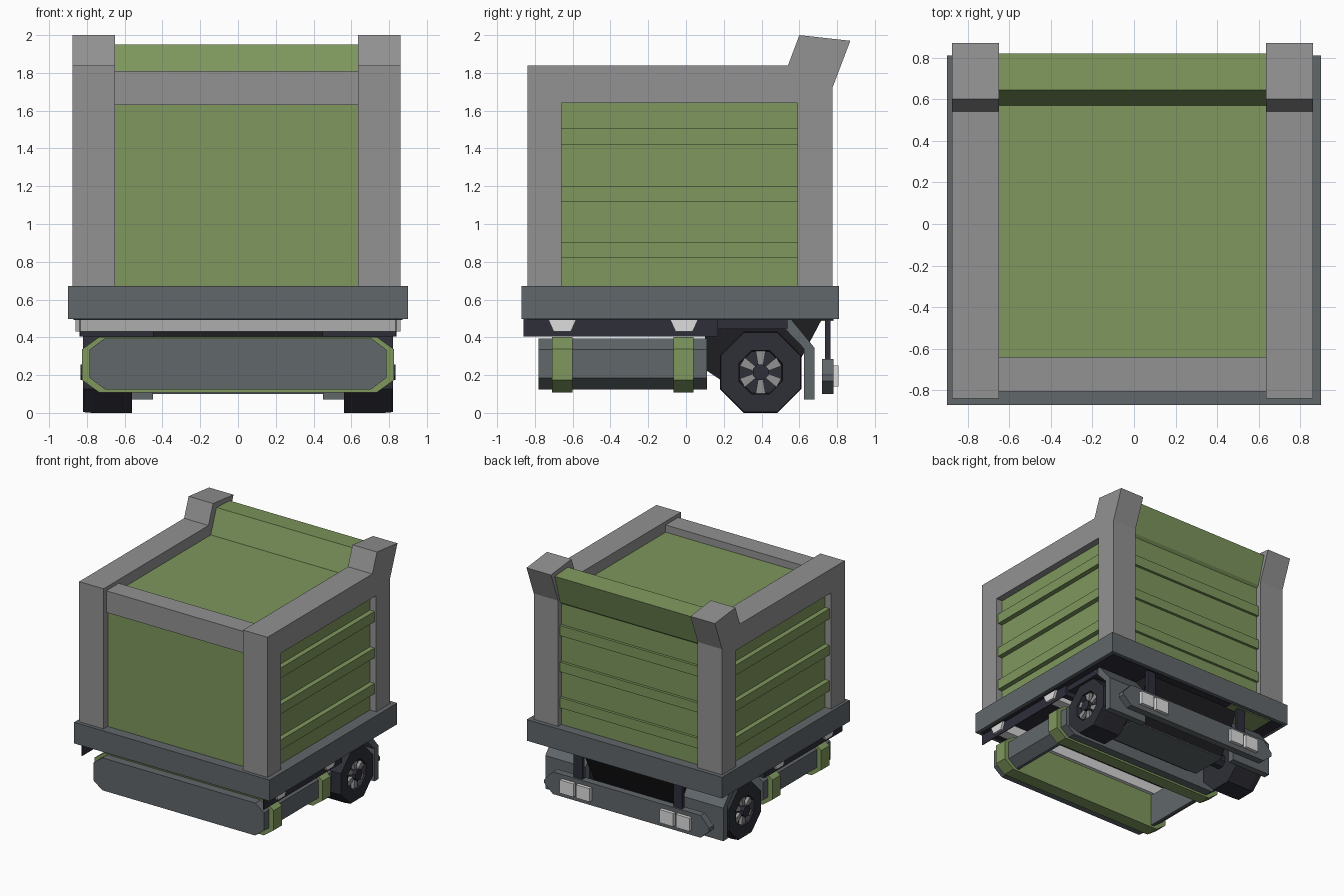
import bpy, bmesh, math
from mathutils import Matrix

if "Cube" in bpy.data.objects:
    bpy.data.objects.remove(bpy.data.objects["Cube"])


def material(name, rgb):
    lin = [((c / 255 + 0.055) / 1.055) ** 2.4 for c in rgb]
    m = bpy.data.materials.new(name)
    m.diffuse_color = (*lin, 1)
    m.use_nodes = True
    m.node_tree.nodes["Principled BSDF"].inputs["Base Color"].default_value = m.diffuse_color
    return m


GREEN = material("olive green", (126, 151, 93))
GRAY = material("frame gray", (146, 146, 146))
SLATE = material("slate", (97, 103, 107))
DARK = material("dark blue gray", (46, 46, 58))
TYRE = material("tyre", (46, 47, 55))
BLACK = material("black", (30, 30, 34))
LIGHT = material("light gray", (222, 222, 222))


def finish(name, bm, mat):
    bmesh.ops.recalc_face_normals(bm, faces=bm.faces)
    me = bpy.data.meshes.new(name)
    bm.to_mesh(me)
    bm.free()
    me.materials.append(mat)
    ob = bpy.data.objects.new(name, me)
    bpy.context.collection.objects.link(ob)
    return ob


def prism(name, pts, axis, a, b, mat):
    """Extrude a profile along x (points are y,z) or along y (points are x,z)."""
    bm = bmesh.new()
    place = (lambda p, t: (t, *p)) if axis == "x" else (lambda p, t: (p[0], t, p[1]))
    f = bm.faces.new([bm.verts.new(place(p, a)) for p in pts])
    r = bmesh.ops.extrude_face_region(bm, geom=[f])
    d = (b - a, 0, 0) if axis == "x" else (0, b - a, 0)
    bmesh.ops.translate(bm, vec=d, verts=[v for v in r["geom"] if isinstance(v, bmesh.types.BMVert)])
    return finish(name, bm, mat)


def box(name, x0, x1, y0, y1, z0, z1, mat):
    return prism(name, [(y0, z0), (y1, z0), (y1, z1), (y0, z1)], "x", x0, x1, mat)


def lathe_x(name, rings, n, cy, cz, mat):
    """Rings of (x, radius) joined along the x axis, ends capped."""
    bm = bmesh.new()
    loops = []
    for x, r in rings:
        loops.append([bm.verts.new((x, cy + r * math.cos((i + .5) * math.tau / n),
                                    cz + r * math.sin((i + .5) * math.tau / n))) for i in range(n)])
    for l0, l1 in zip(loops, loops[1:]):
        for i in range(n):
            bm.faces.new((l0[i], l0[(i + 1) % n], l1[(i + 1) % n], l1[i]))
    bm.faces.new(loops[0])
    bm.faces.new(loops[-1])
    return finish(name, bm, mat)


def cut_rect(x, z0, z1, cx, cz):
    """Eight-sided profile: rectangle with cut corners."""
    return [(-x, z0 + cz), (-x + cx, z0), (x - cx, z0), (x, z0 + cz),
            (x, z1 - cz), (x - cx, z1), (-x + cx, z1), (-x, z1 - cz)]


# Base tray and its underside
box("tray", -.9, .9, -.87, .81, .497, .673, SLATE)
box("tray_underside", -.87, .87, -.84, .78, .492, .497, DARK)
box("underside_panel", -.75, -.35, .5, .78, .486, .492, GREEN)

# Container body with the raised rear lip
body = [(-.785, .67), (-.785, 1.75), (.57, 1.75), (.645, 1.95), (.82, 1.94),
        (.75, 1.70), (.73, 1.68), (.73, .67)]
prism("container_body", body, "x", -.66, .645, GREEN)
box("front_top_beam", -.66, .645, -.805, -.64, 1.63, 1.81, GRAY)

# Side frames, side panels and ribs
frame = [(-.84, .67), (-.84, 1.84), (.54, 1.84), (.60, 2.0), (.87, 1.97), (.775, 1.72),
         (.775, .67), (.59, .67), (.59, 1.64), (-.66, 1.64), (-.66, .67)]
RIBS = [(.82, .905), (1.12, 1.2), (1.42, 1.505)]
for s, side in ((1, "right"), (-1, "left")):
    off = -.0075
    prism(side + "_frame", frame, "x", off + s * .6425, off + s * .8675, GRAY)
    box(side + "_panel", off + s * .6, off + s * .81, -.67, .60, .67, 1.65, GREEN)
    for i, (z0, z1) in enumerate(RIBS):
        box(f"{side}_rib_{i}", off + s * .79, off + s * .852, -.66, .59, z0, z1, GREEN)
for i, (z0, z1) in enumerate(RIBS):
    box(f"rear_rib_{i}", -.65, .635, .70, .752, z0, z1, GREEN)

# Chassis: side rails, rear cross member, cross mounts
box("cross_member", -.84, .84, .12, .17, .405, .497, DARK)
for s, side in ((1, "right"), (-1, "left")):
    box(side + "_chassis_rail", s * .834, s * .84, -.86, .17, .405, .497, DARK)
for i, y in enumerate((-.655, -.01)):
    prism(f"cross_mount_{i}", [(y - .075, .497), (y - .045, .43), (y + .045, .43), (y + .075, .497)],
          "x", -.86, .86, LIGHT)

# Slung box: front and rear slabs joined by side walls, open in the middle
slab = cut_rect(.785, .125, .395, .08, .06)
prism("slung_box_front", slab, "y", -.78, -.65, SLATE)
prism("slung_box_rear", slab, "y", -.03, .11, SLATE)
wall = [(.785, .185), (.705, .125), (.68, .125), (.68, .395), (.705, .395), (.785, .335)]
for s, side in ((1, "right"), (-1, "left")):
    prism(side + "_box_wall", [(s * x, z) for x, z in wall], "y", -.66, -.02, SLATE)
for i, (y0, y1) in enumerate(((-.71, -.60), (-.065, .04))):
    prism(f"strap_{i}", cut_rect(.825, .108, .402, .09, .065), "y", y0, y1, GREEN)

# Black rear hull and axle
hull = [(.1, .497), (.1, .23), (.22, .15), (.54, .15), (.61, .29), (.72, .497)]
prism("rear_hull", hull, "x", -.45, .45, BLACK)
box("hull_plate", -.45, .45, .22, .54, .143, .15, SLATE)
lathe_x("axle", [(-.6, .06), (.6, .06)], 8, .395, .215, DARK)

# Wheels, fenders and mud flaps
CY, CZ = .395, .215
flap = [(.48, .497), (.555, .497), (.68, .345), (.68, .07), (.625, .07), (.625, .34), (.50, .47)]
for s, side in ((1, "right"), (-1, "left")):
    rings = [(.56, .233), (.77, .233), (.82, .228), (.82, .125), (.78, .12)]
    lathe_x(side + "_tyre", [(s * x, r) for x, r in rings], 8, CY, CZ, TYRE)
    lathe_x(side + "_hub", [(s * .77, .045), (s * .835, .045)], 8, CY, CZ, DARK)
    for k in range(6):
        # Spokes widen towards the rim
        spoke = prism(f"{side}_spoke_{k}", [(.04, -.014), (.112, -.026), (.112, .026), (.04, .014)],
                      "x", s * .77, s * .808, GRAY)
        spoke.data.transform(Matrix.Translation((0, CY, CZ)) @
                             Matrix.Rotation(math.pi / 6 + k * math.pi / 3, 4, "X"))
    box(side + "_fender", s * .45, s * .82, .17, .54, .445, .497, DARK)
    prism(side + "_mud_flap", flap, "x", s * .45, s * .82, SLATE)

# Rear bumper with hangers and lamps
ends = [(-.76, .2), (-.68, .285), (.68, .285), (.76, .2), (.76, .17), (.68, .10), (-.68, .10), (-.76, .17)]
prism("rear_bumper", ends, "y", .72, .78, SLATE)
for s, side in ((1, "right"), (-1, "left")):
    box(side + "_bumper_hanger", s * .42, s * .50, .735, .765, .27, .497, DARK)
    for i, x in enumerate((.385, .535)):
        box(f"{side}_lamp_{i}", s * (x - .063), s * (x + .063), .78, .808, .14, .25, LIGHT)
